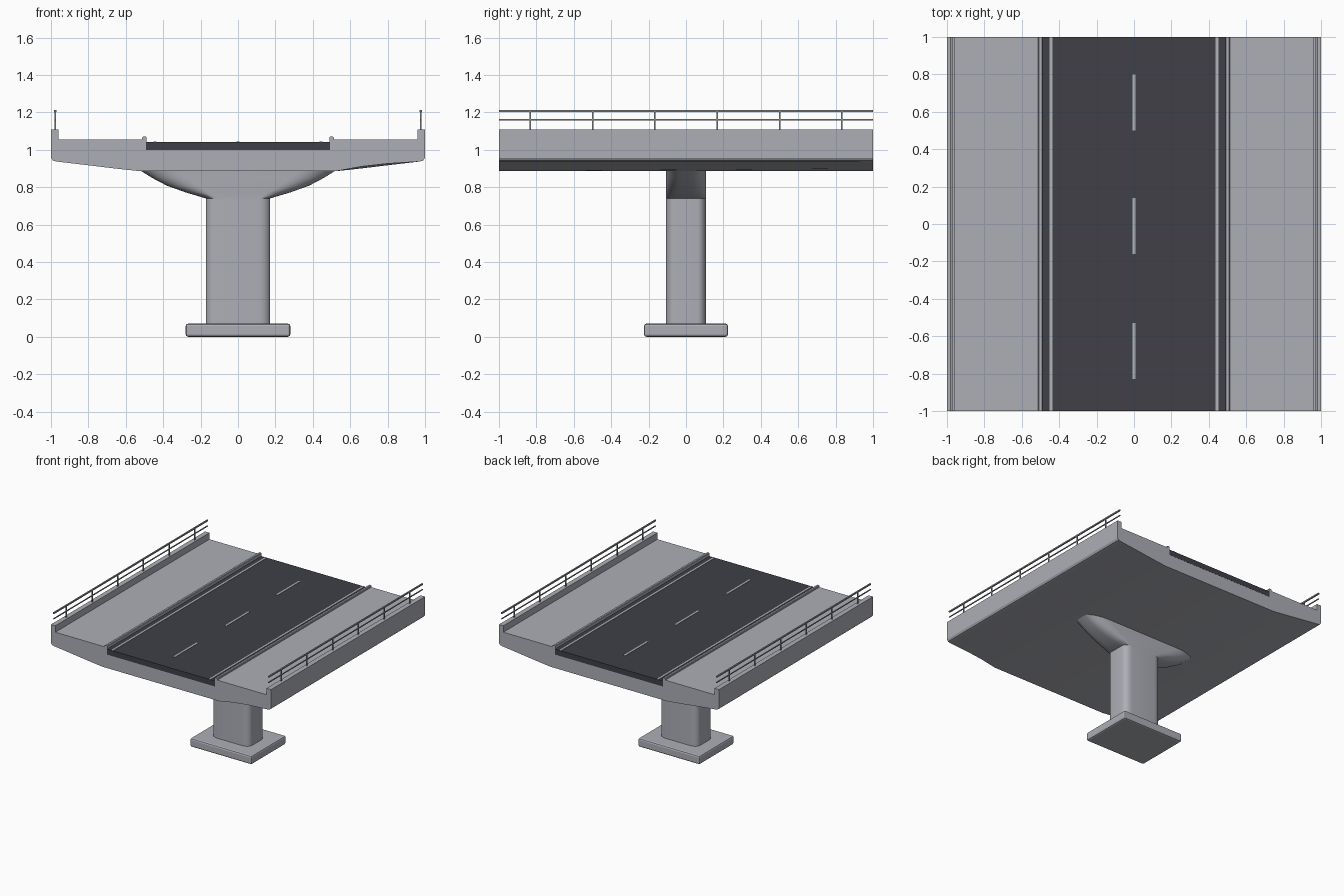
import bpy, bmesh, math
from mathutils import Matrix, Vector

cube = bpy.data.objects.get("Cube")
if cube:
    bpy.data.objects.remove(cube, do_unlink=True)


def material(name, r, g, b):
    m = bpy.data.materials.new(name)
    m.use_nodes = True
    m.diffuse_color = (r, g, b, 1)
    m.node_tree.nodes["Principled BSDF"].inputs["Base Color"].default_value = (r, g, b, 1)
    return m


concrete = material("concrete", 0.42, 0.43, 0.47)
asphalt = material("asphalt", 0.05, 0.05, 0.064)
paint = material("road paint", 0.45, 0.46, 0.49)
steel = material("railing steel", 0.3, 0.31, 0.34)


def finish(bm, name, mat, smooth=None):
    bmesh.ops.recalc_face_normals(bm, faces=bm.faces)
    me = bpy.data.meshes.new(name)
    bm.to_mesh(me)
    bm.free()
    ob = bpy.data.objects.new(name, me)
    bpy.context.collection.objects.link(ob)
    me.materials.append(mat)
    if smooth:
        bpy.ops.object.select_all(action='DESELECT')
        ob.select_set(True)
        bpy.context.view_layer.objects.active = ob
        bpy.ops.object.shade_smooth_by_angle(angle=math.radians(smooth))
    return ob


def box(name, mat, centre, size, bevel=0, segments=2):
    bm = bmesh.new()
    bmesh.ops.create_cube(bm, size=1, matrix=Matrix.Translation(centre) @ Matrix.Diagonal((*size, 1)))
    if bevel:
        bmesh.ops.bevel(bm, geom=bm.edges[:], offset=bevel, segments=segments,
                        profile=0.5, affect='EDGES')
    return finish(bm, name, mat)


def loft(name, mat, rings, smooth):
    """Skin a list of equal-length closed rings and cap both ends."""
    bm = bmesh.new()
    loops = [[bm.verts.new(p) for p in ring] for ring in rings]
    for a, b in zip(loops, loops[1:]):
        for i in range(len(a)):
            j = (i + 1) % len(a)
            bm.faces.new((a[i], a[j], b[j], b[i]))
    bm.faces.new(loops[0])
    bm.faces.new(loops[-1])
    return finish(bm, name, mat, smooth)


def rounded_ring(hx, hy, z, rx, ry, steps=6):
    """Rounded rectangle with elliptical corners."""
    ring = []
    for q, (sx, sy) in enumerate([(1, 1), (-1, 1), (-1, -1), (1, -1)]):
        for k in range(steps + 1):
            a = math.pi / 2 * (q + k / steps)
            ring.append((sx * (hx - rx) + rx * math.cos(a),
                         sy * (hy - ry) + ry * math.sin(a), z))
    return ring


# Footing and pier
box("footing", concrete, (0, 0, 0.035), (0.56, 0.45, 0.07), 0.013)
loft("pier_column", concrete,
     [rounded_ring(0.172, 0.108, z, 0.06, 0.045) for z in (0.06, 0.74)], 40)

# Flared pier head
head = [(0.172, 0.74, 0.06), (0.28, 0.772, 0.12), (0.38, 0.808, 0.16),
        (0.46, 0.85, 0.18), (0.54, 0.9, 0.19)]
loft("pier_head", concrete,
     [rounded_ring(hx, 0.108, z, rx, 0.07) for hx, z, rx in head], 40)

# Deck: half profile from underside centre round to the road trough
half = [(0.53, 0.886), (0.66, 0.9), (0.8, 0.917), (0.97, 0.937), (0.99, 0.942), (1, 0.957),
        (1, 1.108), (0.96, 1.108), (0.96, 1.055), (0.512, 1.055), (0.512, 1.066),
        (0.507, 1.07), (0.493, 1.07), (0.488, 1.066), (0.488, 1.0)]
profile = half + [(-x, z) for x, z in reversed(half)]


def lifted(x, z):
    # One front corner of the underside arches up slightly
    return z + 0.015 * max(0, 1 - abs(x - 0.72) / 0.2) if z < 0.93 else z


loft("deck", concrete,
     [[(x, -1, lifted(x, z)) for x, z in profile], [(x, 1, z) for x, z in profile]], 25)

# Roadway and its markings
box("roadway", asphalt, (0, 0, 1.02), (0.984, 2.002, 0.045))
for y in (-0.68, -0.01, 0.65):
    box("centre_dash", paint, (0, y, 1.043), (0.016, 0.3, 0.004))
for side, s in (("left", 1), ("right", -1)):
    box(side + "_edge_line", paint, (s * 0.443, 0, 1.043), (0.016, 2, 0.004))

    # Railing along each parapet
    for label, z, t in (("top", 1.206, 0.011), ("middle", 1.16, 0.007)):
        box(f"{side}_{label}_rail", steel, (s * 0.977, 0, z), (t, 2, t))
    for i in range(6):
        y = -0.833 + i * 0.3333
        box(f"{side}_railing_post", steel, (s * 0.977, y, 1.153), (0.008, 0.008, 0.1))
